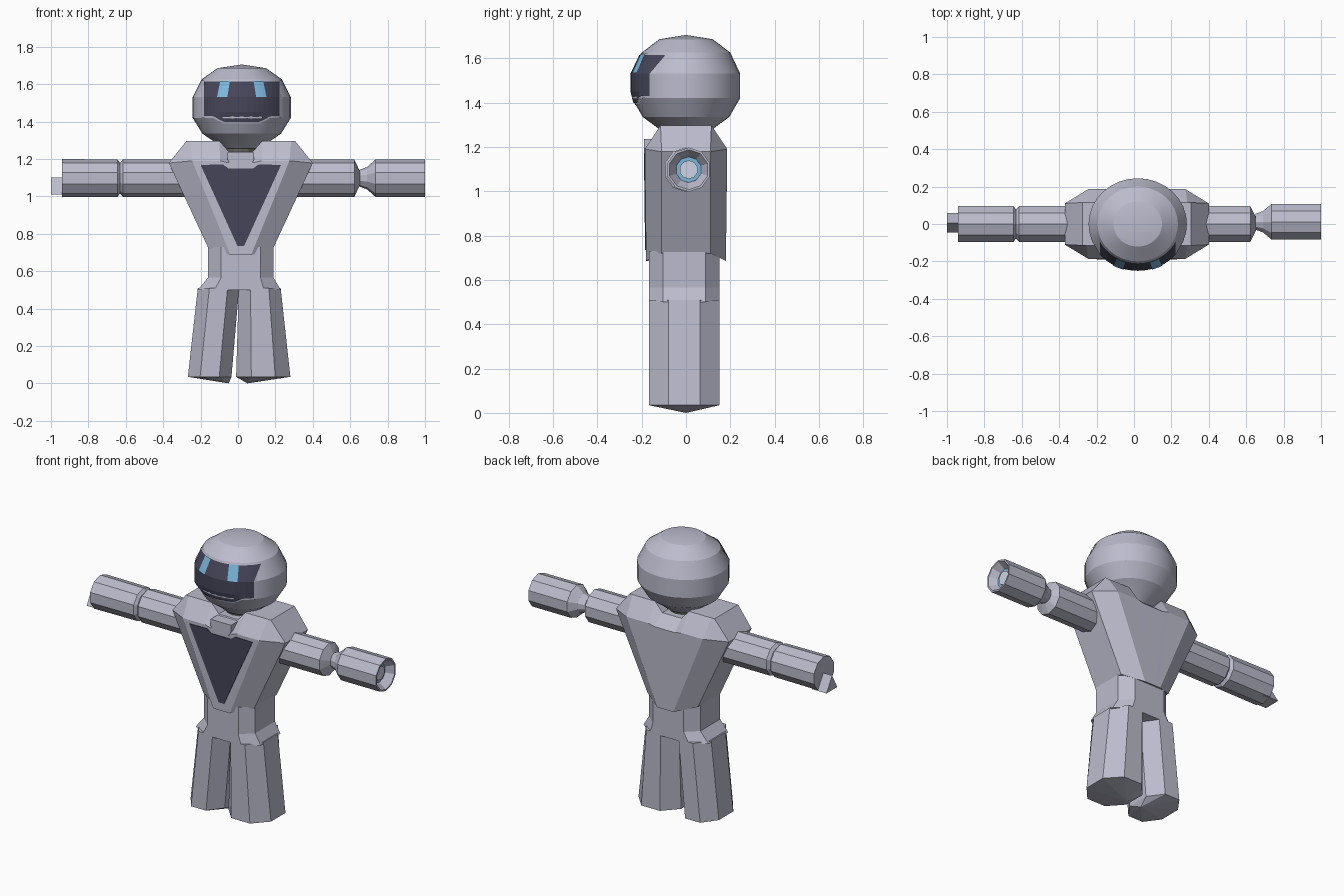
import bpy, bmesh, math

if "Cube" in bpy.data.objects:
    bpy.data.objects.remove(bpy.data.objects["Cube"])

CX = 0.015  # body centre line


def mat(name, c):
    m = bpy.data.materials.new(name)
    m.diffuse_color = (*c, 1)
    m.use_nodes = True
    m.node_tree.nodes["Principled BSDF"].inputs["Base Color"].default_value = m.diffuse_color
    return m


SHELL = mat("pale lavender grey", (0.50, 0.50, 0.61))
DARK = mat("dark slate", (0.06, 0.06, 0.10))
BLUE = mat("light blue", (0.20, 0.47, 0.72))
NECK = mat("dark olive grey", (0.11, 0.11, 0.09))
CORE = mat("pale core", (0.62, 0.66, 0.80))


def add(name, verts, faces, m, solid=True):
    me = bpy.data.meshes.new(name)
    me.from_pydata(verts, [], faces)
    me.materials.append(m)
    if solid:
        bm = bmesh.new()
        bm.from_mesh(me)
        bmesh.ops.remove_doubles(bm, verts=bm.verts, dist=1e-5)
        bmesh.ops.recalc_face_normals(bm, faces=bm.faces)
        bm.to_mesh(me)
        bm.free()
    ob = bpy.data.objects.new(name, me)
    bpy.context.collection.objects.link(ob)
    return ob


def loft(name, rings, m, caps=(True, True)):
    n = len(rings[0])
    verts = [v for r in rings for v in r]
    faces = [(k * n + i, k * n + (i + 1) % n, (k + 1) * n + (i + 1) % n, (k + 1) * n + i)
             for k in range(len(rings) - 1) for i in range(n)]
    if caps[0]:
        faces.append(tuple(range(n)))
    if caps[1]:
        faces.append(tuple(range(len(verts) - n, len(verts))))
    return add(name, verts, faces, m)


def tube(name, prof, m, n=10, y=0.0, z=1.097, caps=(True, True)):
    """Faceted tube along x from (x, radius) pairs."""
    rings = [[(x, y + r * math.cos((i + .5) * math.tau / n), z + r * math.sin((i + .5) * math.tau / n))
              for i in range(n)] for x, r in prof]
    return loft(name, rings, m, caps)


def octagon(x0, x1, y0, y1, z, k=0.28):
    a, b = (x1 - x0) * k, (y1 - y0) * k
    return [(x0 + a, y0, z), (x1 - a, y0, z), (x1, y0 + b, z), (x1, y1 - b, z),
            (x1 - a, y1, z), (x0 + a, y1, z), (x0, y1 - b, z), (x0, y0 + b, z)]


# Head: banded round helmet
HX, SY = 0.02, 0.93
PROF = [(0.10, 1.255), (0.13, 1.28), (0.21, 1.335), (0.263, 1.42),
        (0.263, 1.53), (0.215, 1.625), (0.13, 1.685)]
N = 32
rings = [[(HX + r * math.cos(i * math.tau / N), SY * r * math.sin(i * math.tau / N), z)
          for i in range(N)] for r, z in PROF]
rings.append([(HX, 0, 1.705)] * N)
head = loft("head", rings, SHELL, (True, False))
for o in bpy.context.selected_objects:
    o.select_set(False)
head.select_set(True)
bpy.context.view_layer.objects.active = head
bpy.ops.object.shade_smooth_by_angle(angle=math.radians(17))


def head_point(x, z, off):
    for (r0, z0), (r1, z1) in zip(PROF, PROF[1:]):
        if z0 <= z <= z1:
            r = r0 + (r1 - r0) * (z - z0) / (z1 - z0) + off
            return (HX + x, -SY * math.sqrt(max(r * r - x * x, 0)), z)


def face_patch(name, cols, m, off):
    """Plate hugging the front of the head; cols = lists of (x, z) from bottom to top."""
    n = len(cols[0])
    verts = [head_point(x, z, off) for c in cols for x, z in c]
    faces = [(k * n + i, (k + 1) * n + i, (k + 1) * n + i + 1, k * n + i + 1)
             for k in range(len(cols) - 1) for i in range(n - 1)]
    return add(name, verts, faces, m, False)


# Visor with a dipped chin edge, and a pale rim behind it
def visor_cols(grow):
    cols = []
    for i in range(-9, 10):
        x = (0.203 + grow) * math.sin(i / 9 * 1.35) / math.sin(1.35)
        ax = abs(x)
        low = 1.398 if ax < 0.10 else min(1.43, 1.398 + (ax - 0.10) * 0.6)
        cols.append([(x, z) for z in (low - grow, 1.45, 1.53, 1.615 + grow * .8)])
    return cols


face_patch("visor_rim", visor_cols(0.010), SHELL, 0.003)
face_patch("visor", visor_cols(0), DARK, 0.006)

# Eyes
for side, label in ((-1, "left"), (1, "right")):
    cols = []
    for j in range(4):
        t = j / 3
        lo, hi = 0.077 + 0.055 * t, 0.063 + 0.052 * t
        cols.append([(side * lo, 1.532), (side * hi, 1.617)])
    face_patch(label + "_eye", cols if side > 0 else cols[::-1], BLUE, 0.011)

# Neck
loft("neck", [[(CX + r * math.cos(i * math.tau / 12), r * math.sin(i * math.tau / 12), z)
               for i in range(12)] for r, z in ((0.09, 1.20), (0.075, 1.27), (0.10, 1.30))], NECK)


# Torso: wide faceted wedge with a trough under the head
def torso_ring(pts):
    front = [(CX - x, -y, z) for x, y, z in pts] + [(CX + x, -y, z) for x, y, z in pts[::-1]]
    return front + [(x, -y, z) for x, y, z in front[::-1]]


bottom = torso_ring([(0.172, 0.11, 0.72), (0.055, 0.18, 0.685), (0.04, 0.18, 0.685), (0.02, 0.18, 0.685)])
mid = torso_ring([(0.385, 0.11, 1.178), (0.26, 0.186, 1.19), (0.11, 0.186, 1.19), (0.07, 0.186, 1.18)])
top = torso_ring([(0.29, 0.115, 1.297), (0.27, 0.115, 1.297), (0.115, 0.115, 1.297), (0.065, 0.115, 1.24)])
torso = loft("torso", [bottom, mid, top], SHELL, (True, False))
bm = bmesh.new()
bm.from_mesh(torso.data)
bm.verts.ensure_lookup_table()
for i in range(7):  # trough strips from front edge to back edge
    bm.faces.new([bm.verts[32 + j] for j in (i, i + 1, 14 - i, 15 - i)])
bmesh.ops.recalc_face_normals(bm, faces=bm.faces)
bm.to_mesh(torso.data)
bm.free()

# Chest panel and collar tab
panel = [(-0.215, 1.168), (-0.018, 0.735), (0.018, 0.735), (0.215, 1.168),
         (0.095, 1.17), (0.065, 1.148), (-0.065, 1.148), (-0.095, 1.17)]


def chest_y(z):
    return -(0.18 + 0.006 * (z - 0.685) / 0.505) - 0.004


loft("chest_panel", [[(CX + x, chest_y(z) + d, z) for x, z in panel] for d in (0, 0.006)], DARK)
tab = [(-0.07, 1.235), (-0.07, 1.195), (-0.05, 1.16), (0.05, 1.16), (0.07, 1.195), (0.07, 1.235)]
loft("collar_tab", [[(CX + x, y, z) for x, z in tab] for y in (-0.189, -0.12)], SHELL)

# Pelvis and legs
Y0, Y1 = -0.168, 0.152
loft("pelvis", [octagon(CX - 0.175, CX + 0.175, Y0, Y1, 0.73, 0.2),
                octagon(CX - 0.175, CX + 0.175, Y0, Y1, 0.565, 0.2),
                octagon(-0.215, 0.228, Y0, Y1, 0.50, 0.2)], SHELL)
for label, hi, lo, tip in (("right", (0.004, 0.228), (-0.01, 0.28), 0.05),
                           ("left", (-0.215, 0.006), (-0.268, -0.035), -0.05)):
    loft(label + "_leg", [octagon(*hi, Y0, Y1, 0.51), octagon(*lo, Y0, Y1, 0.035),
                          [(tip, 0, 0.0)] * 8], SHELL, (True, False))

# Upper arms
tube("right_upper_arm", [(0.25, 0.1), (0.622, 0.1), (0.655, 0.03)], SHELL)
tube("left_upper_arm", [(-0.25, 0.1), (-0.615, 0.1), (-0.633, 0.08)], SHELL)

# Right forearm: cannon with recessed glowing core
tube("right_forearm_cannon", [(0.65, 0.045), (0.69, 0.06), (0.735, 0.1), (1.0, 0.1),
                              (1.0, 0.09), (0.95, 0.055)], SHELL, y=0.012, caps=(True, False))
tube("cannon_ring", [(0.94, 0.062), (0.955, 0.058)], BLUE, y=0.012)
tube("cannon_core", [(0.945, 0.042), (0.962, 0.042)], CORE, y=0.012)

# Left forearm with short ridged spike
tube("left_forearm", [(-0.628, 0.08), (-0.645, 0.1), (-0.94, 0.102)], SHELL)
spike = [(-0.045, 1.01), (0.06, 1.01), (0.005, 1.10)]
loft("left_hand_spike", [[(x, y, z) for y, z in spike] for x in (-0.90, -1.0)], SHELL)
